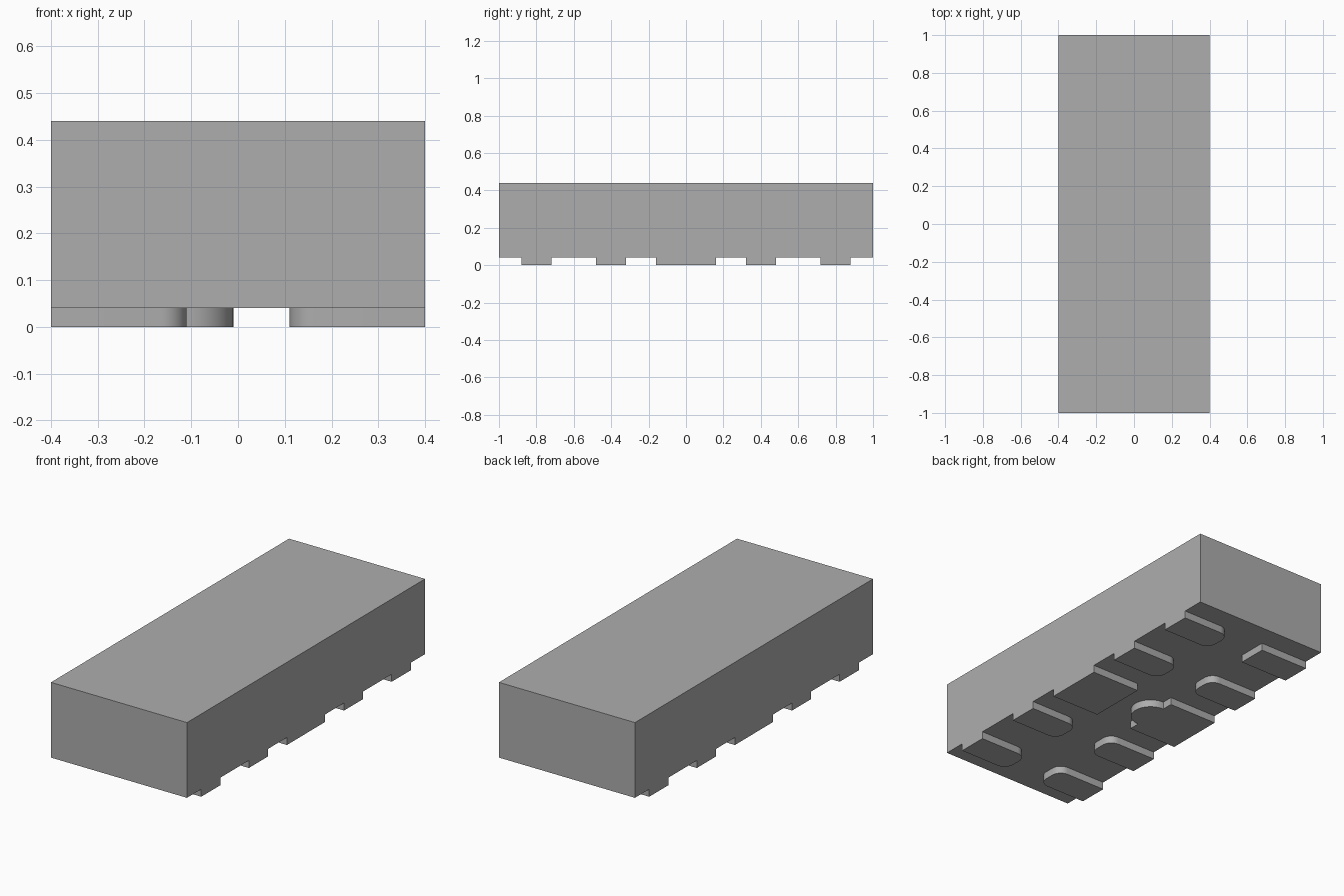
import bpy, bmesh
from math import cos, sin, pi, radians

cube = bpy.data.objects.get("Cube")
if cube:
    bpy.data.objects.remove(cube, do_unlink=True)

# One grey for package and contacts
grey = bpy.data.materials.new("plain_grey")
grey.use_nodes = True
colour = (0.42, 0.42, 0.42, 1)
grey.diffuse_color = colour
grey.node_tree.nodes["Principled BSDF"].inputs["Base Color"].default_value = colour

HALF_W, HALF_L, TOP, STANDOFF = 0.4, 1.0, 0.44, 0.04
TIP = 0.11      # distance of contact tips from the centre line


def arc(cx, cy, r, start, end, steps=8):
    return [(cx + r * cos(start + (end - start) * i / steps),
             cy + r * sin(start + (end - start) * i / steps)) for i in range(steps + 1)]


def extrude(name, outline, z0, z1):
    bm = bmesh.new()
    face = bm.faces.new([bm.verts.new((x, y, z0)) for x, y in outline])
    top = bmesh.ops.extrude_face_region(bm, geom=[face])["geom"]
    moved = [v for v in top if isinstance(v, bmesh.types.BMVert)]
    bmesh.ops.translate(bm, verts=moved, vec=(0, 0, z1 - z0))
    bmesh.ops.recalc_face_normals(bm, faces=bm.faces)
    mesh = bpy.data.meshes.new(name)
    bm.to_mesh(mesh)
    bm.free()
    mesh.materials.append(grey)
    obj = bpy.data.objects.new(name, mesh)
    bpy.context.collection.objects.link(obj)
    bpy.ops.object.select_all(action="DESELECT")
    obj.select_set(True)
    bpy.context.view_layer.objects.active = obj
    bpy.ops.object.shade_smooth_by_angle(angle=radians(35))
    return obj


def contact(name, side, y, half, r=0, bump=0):
    """Flat contact running from the package edge to its inner tip."""
    if bump:
        inner = [(-TIP, -half)] + arc(-TIP, 0, bump, -pi / 2, pi / 2, 24) + [(-TIP, half)]
    elif r:
        inner = (arc(-TIP - r, r - half, r, -pi / 2, 0)
                 + arc(-TIP - r, half - r, r, 0, pi / 2))
    else:
        inner = [(-TIP, -half), (-TIP, half)]
    outline = [(-HALF_W, -half)] + inner + [(-HALF_W, half)]
    extrude(name, [(-side * px, y + py) for px, py in outline], 0, STANDOFF)


# Package body
extrude("package_body", [(-HALF_W, -HALF_L), (HALF_W, -HALF_L),
                         (HALF_W, HALF_L), (-HALF_W, HALF_L)], STANDOFF, TOP)

# Rows of small contacts; the first one has a square end
for side, label in ((1, "left"), (-1, "right")):
    for i, y in enumerate((0.8, 0.4, -0.4, -0.8)):
        square = side < 0 and i == 0
        contact(f"{label}_contact_{i + 1}", side, y, 0.08, r=0 if square else 0.055)

# Wide centre contacts, one with a round bump
contact("left_centre_contact", 1, 0, 0.16)
contact("right_centre_contact", -1, 0, 0.16, bump=0.1)
